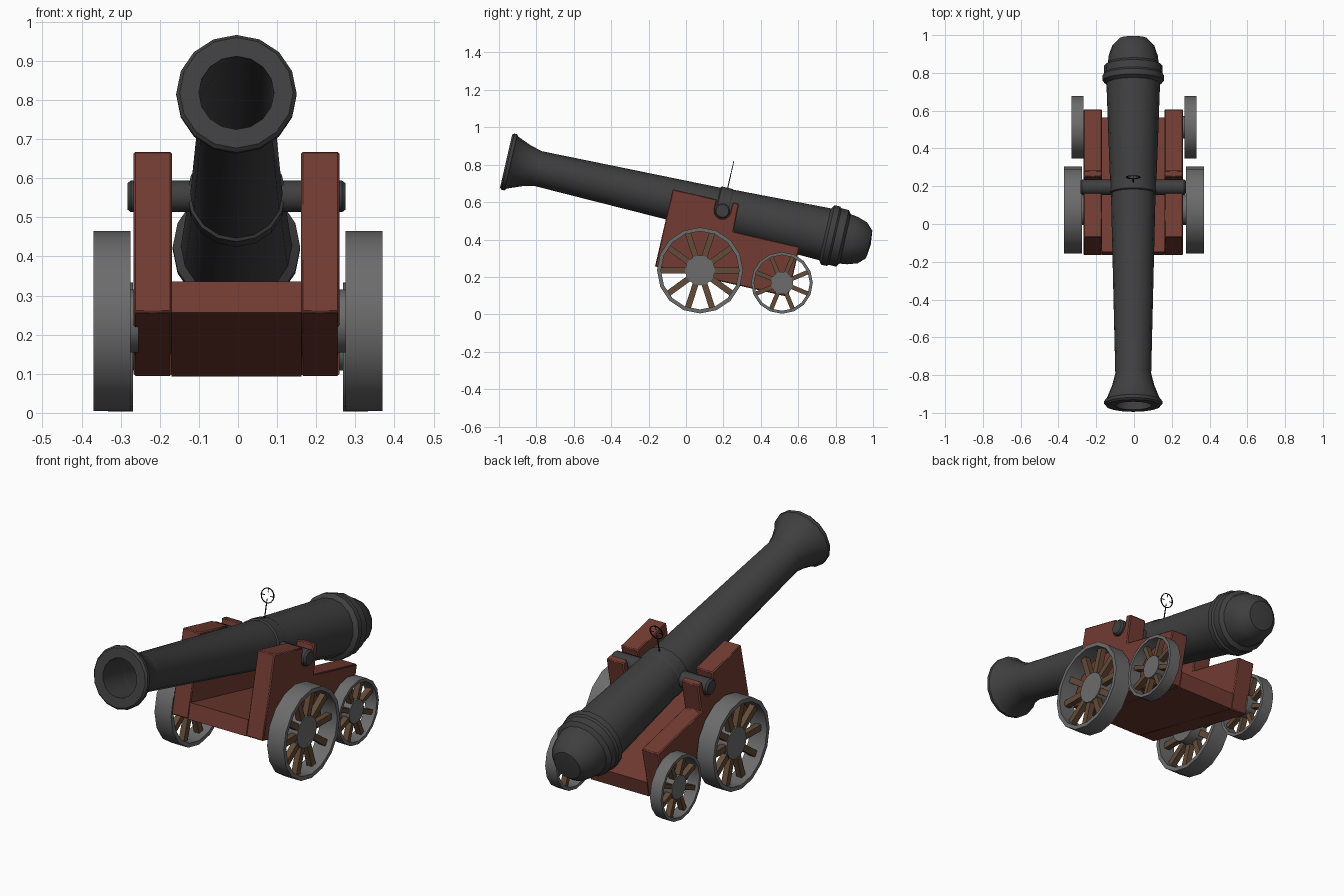
import bpy
import bmesh
from math import radians, pi, cos, sin
from mathutils import Matrix, Vector

if "Cube" in bpy.data.objects:
    bpy.data.objects.remove(bpy.data.objects["Cube"])


def material(name, rgb):
    m = bpy.data.materials.new(name)
    m.use_nodes = True
    color = (*rgb, 1)
    m.diffuse_color = color
    m.node_tree.nodes["Principled BSDF"].inputs["Base Color"].default_value = color
    return m


IRON = material("dark iron", (0.05, 0.05, 0.05))
STEEL = material("grey steel", (0.15, 0.15, 0.15))
RED = material("red painted wood", (0.17, 0.045, 0.032))
WOOD = material("brown wood", (0.125, 0.07, 0.038))
BLACK = material("black wire", (0.006, 0.006, 0.006))

# Gun and carriage share one tilted frame centred on the trunnions
TILT = Matrix.Translation((-0.004, 0.195, 0.5535)) @ Matrix.Rotation(radians(-12.9), 4, 'X')
ALONG_X = Matrix.Rotation(pi / 2, 4, 'Y')
ALONG_Y = Matrix.Rotation(-pi / 2, 4, 'X')


def finish(name, bm, mat, matrix, bevel=0):
    bmesh.ops.recalc_face_normals(bm, faces=bm.faces)
    me = bpy.data.meshes.new(name)
    bm.to_mesh(me)
    bm.free()
    me.materials.append(mat)
    for p in me.polygons:
        p.use_smooth = True
    me.set_sharp_from_angle(angle=radians(30))
    ob = bpy.data.objects.new(name, me)
    ob.matrix_world = matrix
    bpy.context.collection.objects.link(ob)
    if bevel:
        mod = ob.modifiers.new("bevel", 'BEVEL')
        mod.width = bevel
        mod.segments = 1
    return ob


def lathe(name, profile, mat, matrix, sides=16, loop=False):
    """Turn (radius, height) points around local z."""
    bm = bmesh.new()
    vs = [bm.verts.new((r, 0, h)) for r, h in profile]
    pairs = list(zip(vs, vs[1:])) + ([(vs[-1], vs[0])] if loop else [])
    es = [bm.edges.new(p) for p in pairs]
    bmesh.ops.spin(bm, geom=vs + es, cent=(0, 0, 0), axis=(0, 0, 1),
                   angle=2 * pi, steps=sides)
    bmesh.ops.remove_doubles(bm, verts=bm.verts, dist=0.0005)
    return finish(name, bm, mat, matrix)


def slab(name, outline, x0, x1, mat, matrix, bevel=0):
    """Extrude a (y, z) outline from x0 to x1."""
    bm = bmesh.new()
    face = bm.faces.new([bm.verts.new((x0, y, z)) for y, z in outline])
    ext = bmesh.ops.extrude_face_region(bm, geom=[face])["geom"]
    bmesh.ops.translate(bm, vec=(x1 - x0, 0, 0),
                        verts=[v for v in ext if isinstance(v, bmesh.types.BMVert)])
    return finish(name, bm, mat, matrix, bevel)


def rod(name, a, b, radius, mat, matrix):
    a, b = Vector(a), Vector(b)
    d = b - a
    place = Matrix.Translation(a) @ d.to_track_quat('Z', 'Y').to_matrix().to_4x4()
    return lathe(name, [(0, 0), (radius, 0), (radius, d.length), (0, d.length)],
                 mat, matrix @ place, sides=6)


# Barrel with bore, muzzle lip, middle band, breech rings and rounded end
barrel_profile = [
    (0, 0.9), (0.092, 0.88), (0.096, 0), (0.145, 0), (0.154, 0.01),
    (0.154, 0.026), (0.142, 0.036), (0.112, 0.11), (0.095, 0.175),
    (0.118, 1.15), (0.126, 1.155), (0.126, 1.215), (0.123, 1.22),
    (0.142, 1.75), (0.163, 1.765), (0.163, 1.795), (0.155, 1.805),
    (0.155, 1.845), (0.135, 1.86), (0.13, 1.9), (0.112, 1.955),
    (0.075, 1.992), (0, 2.0)]
lathe("barrel", barrel_profile, IRON, TILT @ Matrix.Translation((0, -1.187, 0)) @ ALONG_Y)

# Trunnion pin
lathe("trunnion", [(0, -0.279), (0.034, -0.279), (0.041, -0.27),
                   (0.041, 0.27), (0.034, 0.279), (0, 0.279)], IRON, TILT @ ALONG_X)

# Carriage cheeks with round-bottomed trunnion slot and rear step
slot = [(0.042 * cos(a), 0.042 * sin(a)) for a in [-pi * i / 8 for i in range(9)]]
cheek = ([(-0.285, -0.37), (0.445, -0.37), (0.445, -0.095), (0.082, -0.095),
          (0.078, 0.057), (0.042, 0.057)] + slot + [(-0.042, 0.053), (-0.285, 0.053)])
for side, s in (("left", 1), ("right", -1)):
    slab(side + "_cheek", cheek, s * 0.165, s * 0.263, RED, TILT, 0.005)

# Carriage floor
slab("carriage_floor", [(-0.285, -0.37), (0.445, -0.37), (0.445, -0.289), (-0.285, -0.289)],
     -0.166, 0.166, RED, TILT)


def wheel(name, s, y, z, radius, rim, hub, spokes, x0, x1):
    base = Matrix.Translation((0, y, z)) @ Matrix.Scale(s, 4, (1, 0, 0))
    spin = base @ ALONG_X
    inner = radius - rim
    mid = (x0 + x1) / 2
    lathe(name + "_rim", [(inner, x0), (radius, x0), (radius, x1), (inner, x1)],
          STEEL, spin, loop=True)
    lathe(name + "_hub", [(0, 0.255), (hub, 0.255), (hub, mid + 0.02), (0, mid + 0.02)],
          STEEL, spin)
    bm = bmesh.new()
    length = inner - hub + 0.015
    for i in range(spokes):
        m = (Matrix.Rotation(2 * pi * (i + 0.5) / spokes, 4, 'X')
             @ Matrix.Translation((mid, 0, hub - 0.01 + length / 2))
             @ Matrix.Diagonal((0.03, 0.03 * radius / 0.23 + 0.002, length, 1)))
        bmesh.ops.create_cube(bm, size=1, matrix=m)
    finish(name + "_spokes", bm, WOOD, base)


# Two large front wheels and two small rear wheels
for side, s in (("left", 1), ("right", -1)):
    wheel("front_" + side + "_wheel", s, 0.075, 0.235, 0.23, 0.021, 0.08, 10, 0.275, 0.37)
    wheel("rear_" + side + "_wheel", s, 0.513, 0.168, 0.165, 0.016, 0.06, 8, 0.268, 0.332)

# Ring sight on a thin post
SIGHT = TILT @ Matrix.Translation((0, 0, 0.236))
rod("sight_post", (0, 0, -0.115), (0, 0, -0.036), 0.003, BLACK, SIGHT)
lathe("sight_ring", [(0.034, -0.002), (0.038, -0.002), (0.038, 0.002), (0.034, 0.002)],
      BLACK, SIGHT @ ALONG_Y, loop=True)
for i in range(4):
    d = Vector((cos(i * pi / 2), 0, sin(i * pi / 2)))
    rod("sight_tick_%d" % (i + 1), d * 0.016, d * 0.036, 0.002, BLACK, SIGHT)
